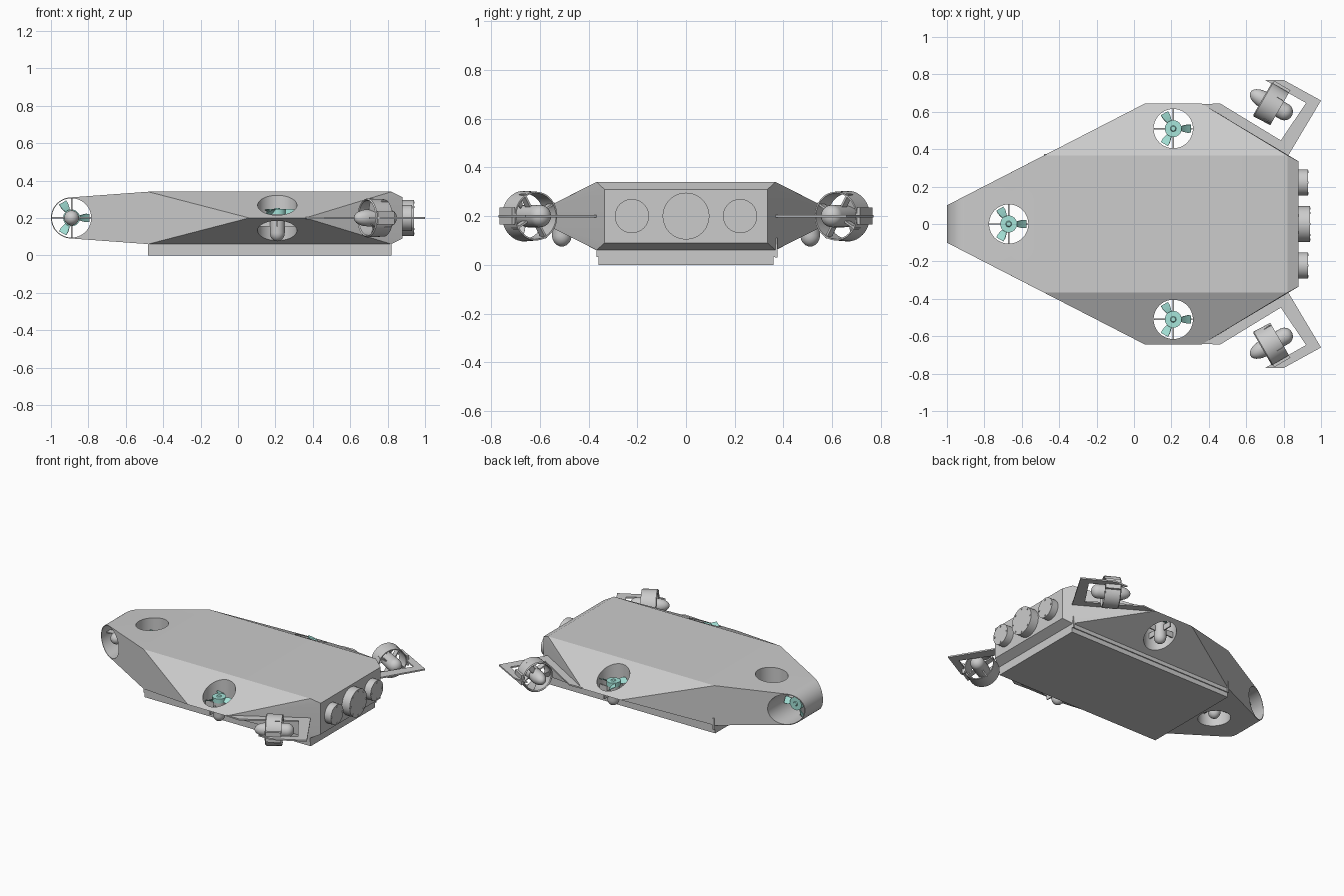
import bpy, bmesh
from math import sin, cos, pi, radians
from mathutils import Matrix, Vector

if "Cube" in bpy.data.objects:
    bpy.data.objects.remove(bpy.data.objects["Cube"])

teal = bpy.data.materials.new("teal")
teal.diffuse_color = (0.38, 0.78, 0.70, 1)
teal.use_nodes = True
teal.node_tree.nodes["Principled BSDF"].inputs["Base Color"].default_value = teal.diffuse_color


def finish(name, bm, mat=None, angle=30, matrix=None):
    """Turn a bmesh into a named object with smooth shading by angle."""
    bmesh.ops.recalc_face_normals(bm, faces=bm.faces)
    if matrix is not None:
        bm.transform(matrix)
    me = bpy.data.meshes.new(name)
    bm.to_mesh(me)
    bm.free()
    ob = bpy.data.objects.new(name, me)
    bpy.context.collection.objects.link(ob)
    if mat:
        me.materials.append(mat)
    smooth(ob, angle)
    return ob


def smooth(ob, angle=30):
    bpy.ops.object.select_all(action='DESELECT')
    ob.select_set(True)
    bpy.context.view_layer.objects.active = ob
    bpy.ops.object.shade_smooth_by_angle(angle=radians(angle))


def pose(centre, axis):
    """Matrix that moves local z onto the given axis at the given centre."""
    q = Vector((0, 0, 1)).rotation_difference(Vector(axis).normalized())
    return Matrix.Translation(centre) @ q.to_matrix().to_4x4()


def add_box(bm, centre, size, rot=None):
    m = Matrix.Translation(centre) @ Matrix.Diagonal((*size, 1))
    bmesh.ops.create_cube(bm, size=1, matrix=(rot @ m) if rot else m)


def add_cyl(bm, matrix, r, depth, seg=48):
    bmesh.ops.create_cone(bm, cap_ends=True, segments=seg, radius1=r, radius2=r,
                          depth=depth, matrix=matrix)


def add_lathe(bm, profile, closed=False, seg=32):
    """Revolve (r, z) points about local z."""
    rings = [[bm.verts.new((r * cos(2 * pi * i / seg), r * sin(2 * pi * i / seg), z))
              for i in range(seg)] for r, z in profile]
    pairs = list(zip(rings, rings[1:])) + ([(rings[-1], rings[0])] if closed else [])
    for a, b in pairs:
        for i in range(seg):
            j = (i + 1) % seg
            bm.faces.new((a[i], a[j], b[j], b[i]))
    bmesh.ops.remove_doubles(bm, verts=bm.verts, dist=1e-5)


def dome(r, z, height, n=7):
    """Profile of a rounded end from the rim (r, z) to the pole."""
    return [(r * cos(pi / 2 * i / n), z + height * sin(pi / 2 * i / n)) for i in range(n + 1)]


# Hull: convex faceted body with a rounded nose
def wall(x):
    return 0.1 + 0.514 * (x + 1)


bm = bmesh.new()
for s in (1, -1):
    pts = [(0.06, 0.645, 0.2), (0.36, 0.645, 0.2)]
    for t in (1, -1):
        pts += [(-0.48, wall(-0.48), 0.2 + t * 0.14), (0.82, 0.367, 0.2 + t * 0.14),
                (0.88, 0.335, 0.2 + t * 0.11)]
    for i in range(25):
        a = pi / 2 + pi * i / 24
        x = -0.89 + 0.11 * cos(a)
        pts.append((x, wall(x), 0.2 + 0.11 * sin(a)))
    for x, y, z in pts:
        bm.verts.new((x, s * y, z))
res = bmesh.ops.convex_hull(bm, input=bm.verts)
bmesh.ops.dissolve_limit(bm, angle_limit=radians(1), verts=bm.verts, edges=bm.edges)
hull = finish("hull", bm)

# Thruster tunnels cut through the hull
tunnels = [((0.21, 0.51, 0.2), (0, 0, 1)), ((0.21, -0.51, 0.2), (0, 0, 1)),
           ((-0.67, 0, 0.2), (0, 0, 1)), ((-0.89, 0, 0.2), (0, 1, 0))]
bm = bmesh.new()
for c, axis in tunnels:
    add_cyl(bm, pose(c, axis), 0.105, 0.8, 64)
cutter = finish("tunnel_cutter", bm)
cutter.hide_render = True
mod = hull.modifiers.new("tunnels", 'BOOLEAN')
mod.operation, mod.solver, mod.object = 'DIFFERENCE', 'EXACT', cutter
bpy.context.view_layer.objects.active = hull
bpy.ops.object.modifier_apply(modifier=mod.name)
bpy.data.objects.remove(cutter)
smooth(hull, 20)

# Base tray under the hull, in two steps
for name, y, z0, z1 in (("tray_upper", 0.367, 0.033, 0.062), ("tray_lower", 0.36, 0.0, 0.033)):
    bm = bmesh.new()
    add_box(bm, (0.17, 0, (z0 + z1) / 2), (1.3, 2 * y, z1 - z0))
    finish(name, bm)

# Small corner brackets on one side of the tray
bm = bmesh.new()
for x in (-0.475, 0.815):
    add_box(bm, (x, 0.37, 0.07), (0.012, 0.01, 0.08))
finish("tray_brackets", bm)


# Thruster: motor pod, propeller, struts, optional duct (local z = thrust axis)
def thruster(name, centre, axis, mat=None, ducted=False):
    m = pose(centre, axis)
    bm = bmesh.new()
    r = 0.046 if ducted else 0.04
    body = [(rr, -0.08 - z) for rr, z in reversed(dome(r, 0, 0.045))]
    add_lathe(bm, body + [(r, 0.015), (0, 0.015)])
    finish(name + "_motor", bm, matrix=m)

    bm = bmesh.new()
    hub = [(0, 0.017), (0.045, 0.017)]
    hub += dome(0.045, 0.05, 0.08) if ducted else [(0.045, 0.048), (0.016, 0.048), (0.012, 0.054), (0, 0.054)]
    add_lathe(bm, hub)
    for k in range(3):
        spin = Matrix.Rotation(2 * pi * k / 3, 4, 'Z')
        prev = None
        for rad, w, pitch in ((0.038, 0.032, 48), (0.056, 0.043, 38), (0.076, 0.05, 30), (0.095, 0.046, 25)):
            tilt = Matrix.Rotation(radians(pitch), 4, 'X')
            ring = [bm.verts.new(spin @ (Vector((rad, 0, 0.033)) + tilt @ Vector((0, u * w / 2, v * 0.002))))
                    for u, v in ((-1, -1), (1, -1), (1, 1), (-1, 1))]
            if prev:
                for i in range(4):
                    j = (i + 1) % 4
                    bm.faces.new((prev[i], prev[j], ring[j], ring[i]))
            else:
                bm.faces.new(ring)
            prev = ring
        bm.faces.new(prev)
    finish(name + "_propeller", bm, mat, matrix=m)

    bm = bmesh.new()
    for k in range(4):
        add_box(bm, (0.07, 0, -0.025), (0.068, 0.008, 0.04), Matrix.Rotation(pi / 2 * k, 4, 'Z'))
    finish(name + "_struts", bm, matrix=m)

    if ducted:
        bm = bmesh.new()
        add_lathe(bm, [(0.094, -0.05), (0.1, -0.05), (0.104, 0.05), (0.098, 0.056), (0.093, 0.05)],
                  closed=True, seg=40)
        finish(name + "_duct", bm, matrix=m)


for n, (c, axis) in zip(("left_lift", "right_lift", "rear_lift", "side"), tunnels):
    thruster(n + "_thruster", c, axis, teal)

# Angled outboard thrusters with their carrier plates and clamps
plate = [(0.36, 0.64), (0.46, 0.645), (0.785, 0.447), (0.92, 0.647), (0.80, 0.715),
         (0.735, 0.75), (0.70, 0.77), (0.80, 0.77), (1.0, 0.66), (0.83, 0.375), (0.82, 0.36)]
for s, side in ((1, "left"), (-1, "right")):
    centre = Vector((0.735, s * 0.64, 0.2))
    thruster(side + "_drive_thruster", centre, (-0.866, s * 0.5, 0), ducted=True)

    bm = bmesh.new()
    face = bm.faces.new([bm.verts.new((x, s * y, 0.195)) for x, y in plate])
    ext = bmesh.ops.extrude_face_region(bm, geom=[face], use_keep_orig=True)
    bmesh.ops.translate(bm, vec=(0, 0, 0.01), verts=[v for v in ext["geom"] if isinstance(v, bmesh.types.BMVert)])
    finish(side + "_carrier_plate", bm)

    bm = bmesh.new()
    turn = Matrix.Translation(centre) @ Matrix.Rotation(s * radians(-30), 4, 'Z')
    add_box(bm, (0, s * 0.108, 0), (0.1, 0.016, 0.07), turn)
    finish(side + "_duct_clamp", bm)

# Round end caps with bolt heads
for name, y, r, x1, bolts in (("centre", 0, 0.096, 0.94, 8), ("left", 0.222, 0.07, 0.93, 4),
                              ("right", -0.222, 0.07, 0.93, 4)):
    bm = bmesh.new()
    add_cyl(bm, pose(((0.86 + x1) / 2, y, 0.2), (1, 0, 0)), r, x1 - 0.86)
    finish(name + "_end_cap", bm)
    bm = bmesh.new()
    for k in range(bolts):
        a = 2 * pi * k / bolts
        add_cyl(bm, pose((x1, y + (r - 0.013) * cos(a), 0.2 + (r - 0.013) * sin(a)), (1, 0, 0)), 0.006, 0.008, 10)
    finish(name + "_cap_bolts", bm)
